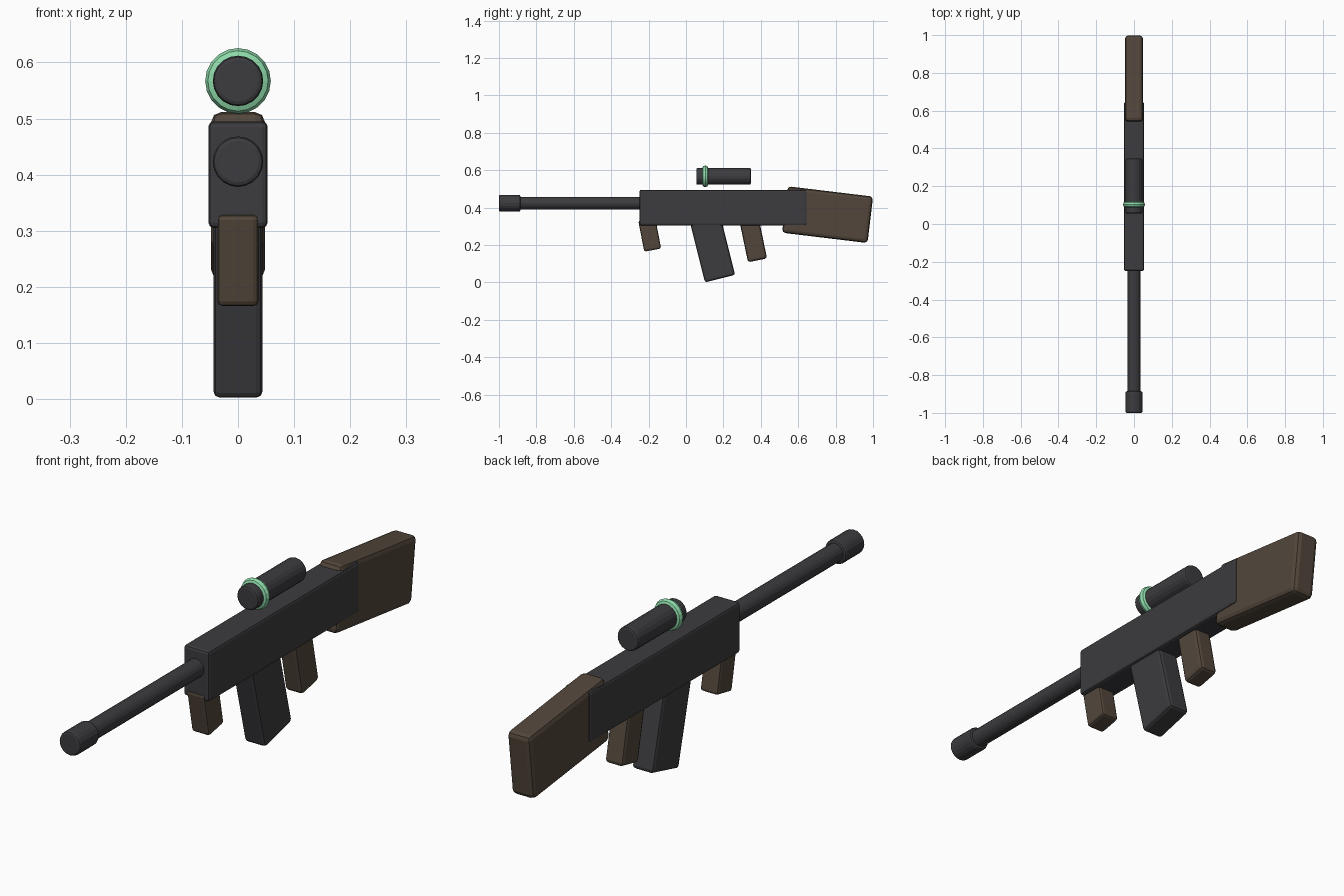
import bpy
from math import pi

if "Cube" in bpy.data.objects:
    bpy.data.objects.remove(bpy.data.objects["Cube"])


def material(name, rgb):
    m = bpy.data.materials.new(name)
    m.diffuse_color = (*rgb, 1)
    m.use_nodes = True
    m.node_tree.nodes["Principled BSDF"].inputs["Base Color"].default_value = m.diffuse_color
    return m


METAL = material("dark_metal", (0.045, 0.045, 0.05))
WOOD = material("dark_wood", (0.085, 0.062, 0.044))
GREEN = material("green_accent", (0.27, 0.70, 0.40))


def finish(ob, name, mat, bevel=0):
    ob.name = name
    ob.data.materials.append(mat)
    if bevel:
        mod = ob.modifiers.new("edge_bevel", "BEVEL")
        mod.width = bevel
        mod.segments = 2
        mod.limit_method = "ANGLE"
        mod.angle_limit = 0.7
    return ob


def box(name, y, z, size, tilt, mat, bevel):
    bpy.ops.mesh.primitive_cube_add(size=1, location=(0, y, z))
    ob = bpy.context.object
    ob.scale = size
    bpy.ops.object.transform_apply(location=False, rotation=False, scale=True)
    ob.rotation_euler.x = tilt
    return finish(ob, name, mat, bevel)


def tube(name, y0, y1, z, radius, mat, bevel):
    bpy.ops.mesh.primitive_cylinder_add(
        vertices=20, radius=radius, depth=y1 - y0,
        location=(0, (y0 + y1) / 2, z), rotation=(pi / 2, 0, 0))
    return finish(bpy.context.object, name, mat, bevel)


# Main body and stock
box("receiver", 0.199, 0.40, (0.106, 0.896, 0.19), 0, METAL, 0.01)
box("stock", 0.757, 0.362, (0.096, 0.46, 0.25), -0.12, WOOD, 0.018)

# Barrel and muzzle
tube("barrel", -0.92, -0.20, 0.423, 0.034, METAL, 0.004)
tube("muzzle", -1.0, -0.885, 0.423, 0.045, METAL, 0.008)

# Parts hanging below, leaning back towards the bottom
box("magazine", 0.14, 0.187, (0.088, 0.166, 0.345), 0.245, METAL, 0.012)
box("rear_grip", 0.356, 0.245, (0.074, 0.104, 0.26), 0.205, WOOD, 0.013)
box("front_grip", -0.194, 0.255, (0.074, 0.092, 0.168), 0.19, WOOD, 0.01)

# Floating sight with a coloured ring
tube("scope", 0.055, 0.347, 0.567, 0.045, METAL, 0.008)
bpy.ops.mesh.primitive_torus_add(
    major_segments=20, minor_segments=8, major_radius=0.042, minor_radius=0.0165,
    location=(0, 0.103, 0.567), rotation=(pi / 2, 0, 0))
finish(bpy.context.object, "scope_ring", GREEN)
